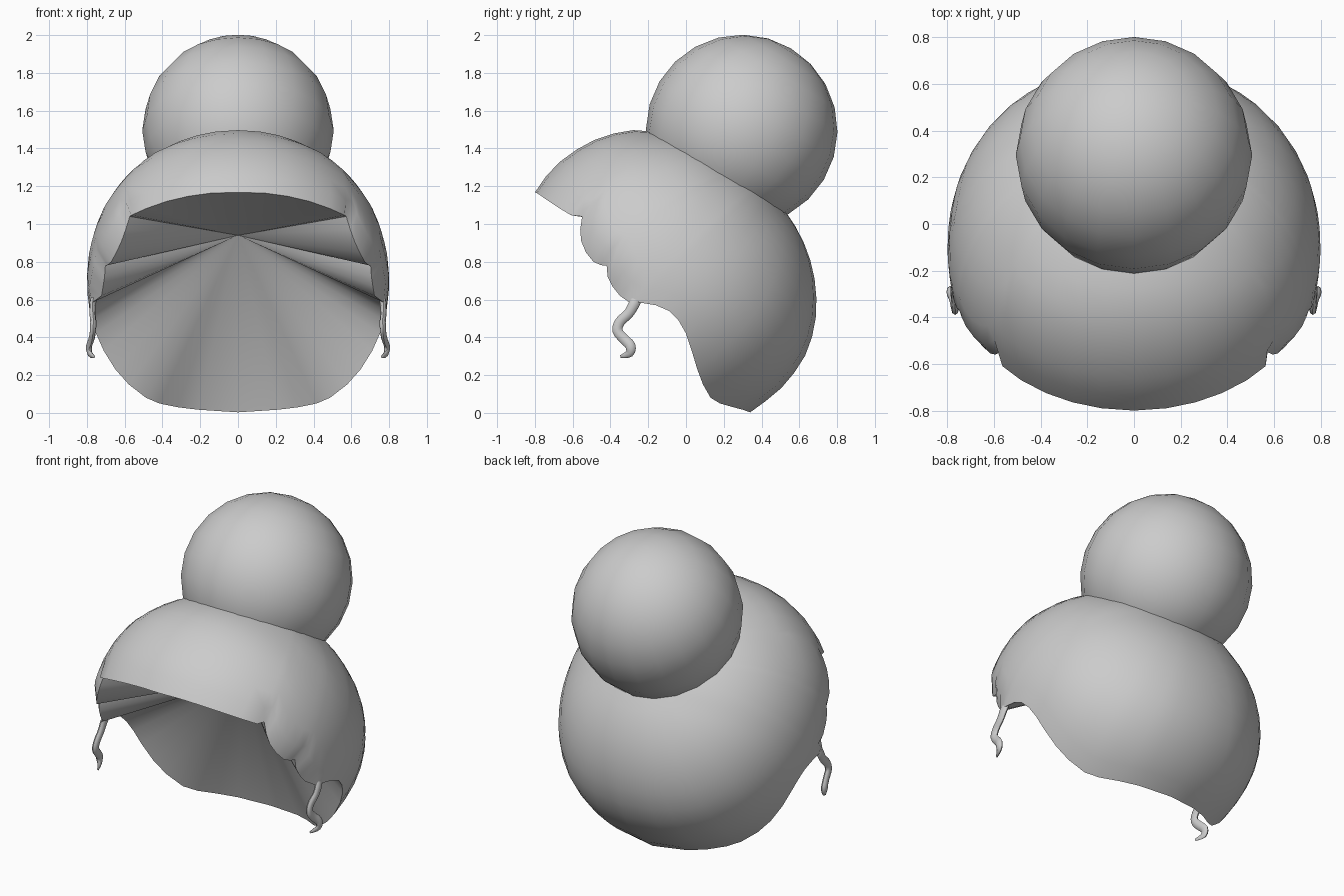
import bpy, bmesh, math
from mathutils import Vector

if "Cube" in bpy.data.objects:
    bpy.data.objects.remove(bpy.data.objects["Cube"])

grey = bpy.data.materials.new("hair_grey")
grey.diffuse_color = (0.6, 0.6, 0.6, 1)
grey.use_nodes = True
grey.node_tree.nodes["Principled BSDF"].inputs["Base Color"].default_value = grey.diffuse_color


def finish(name, bm, angle):
    bmesh.ops.recalc_face_normals(bm, faces=bm.faces)
    me = bpy.data.meshes.new(name)
    bm.to_mesh(me)
    bm.free()
    me.materials.append(grey)
    ob = bpy.data.objects.new(name, me)
    bpy.context.collection.objects.link(ob)
    bpy.ops.object.select_all(action='DESELECT')
    bpy.context.view_layer.objects.active = ob
    ob.select_set(True)
    bpy.ops.object.shade_smooth_by_angle(angle=math.radians(angle))
    return ob


# Head-shaped hair cap: radius by angle in the middle plane, round at the sides
CENTRE = Vector((0, -0.1, 0.7))
PROFILE = [(-135, .8), (-57.5, .818), (-43.5, .83), (-28.7, .832), (-17.8, .819), (-5.8, .794),
           (7.5, .767), (19.7, .743), (32.3, .722), (60, .73), (97, .796), (102.7, .817),
           (114.7, .837), (126, .844), (135, .849), (146, .843), (225, .8)]


def radius(d):
    a = math.degrees(math.atan2(d.z, d.y))
    if a < -135:
        a += 360
    for (a0, r0), (a1, r1) in zip(PROFILE, PROFILE[1:]):
        if a0 <= a <= a1:
            r = r0 + (r1 - r0) * (a - a0) / (a1 - a0)
            break
    s = d.x * d.x
    return 0.8 + (r - 0.8) * (1 - s) + 0.05 * s * (1 - s)


# Scalloped hairline seen from the side (y, z), from forehead to nape
HAIRLINE = [(-.79, 1.164), (-.765, 1.147), (-.725, 1.12), (-.67, 1.083), (-.61, 1.047), (-.55, 1.04),
            (-.56, .97), (-.555, .91), (-.53, .85), (-.49, .80), (-.45, .782), (-.42, .78),
            (-.415, .72), (-.39, .67), (-.35, .62), (-.30, .585), (-.25, .585), (-.16, .57),
            (-.09, .54), (-.04, .49), (0, .42), (.03, .33), (.06, .23), (.09, .15),
            (.13, .08), (.18, .05), (.25, .03), (.30, .017)]


def on_cap(y, z):
    x = 0.3
    for _ in range(40):
        v = Vector((x, y, z)) - CENTRE
        r = radius(v.normalized())
        x = 0.5 * x + 0.5 * math.sqrt(max(r * r - v.y ** 2 - v.z ** 2, 1e-4))
    # The scalloped locks curl slightly inwards
    if -.57 < y < -.32 and z > .6:
        x -= 0.04
    return Vector((x, y, z))


half = [on_cap(y, z) for y, z in HAIRLINE]
rim = [Vector((0, -.8, 1.167))] + half + [Vector((0, .34, .003))]
rim += [Vector((-p.x, p.y, p.z)) for p in reversed(half)]

bm = bmesh.new()
pole = Vector((0, .71, .70)).normalized()
STEPS = 14
top = bm.verts.new(CENTRE + pole * radius(pole))
columns = []
for p in rim:
    d = (p - CENTRE).normalized()
    col = []
    for k in range(1, STEPS):
        e = pole.slerp(d, k / STEPS)
        col.append(bm.verts.new(CENTRE + e * radius(e)))
    col.append(bm.verts.new(p))
    columns.append(col)
# Inner face fanning from a point inside the opening
apex = bm.verts.new((0, 0.05, .94))
for a, b in zip(columns, columns[1:] + columns[:1]):
    bm.faces.new((top, a[0], b[0]))
    for k in range(STEPS - 1):
        bm.faces.new((a[k], a[k + 1], b[k + 1], b[k]))
    bm.faces.new((a[-1], apex, b[-1]))
finish("hair_cap", bm, 60)

# Bun tilted backwards
bm = bmesh.new()
bmesh.ops.create_uvsphere(bm, u_segments=20, v_segments=12, radius=0.507)
bun = finish("hair_bun", bm, 60)
bun.location = (0, .295, 1.495)
bun.rotation_euler = (math.radians(-31), 0, 0)

# Wavy side locks: (x, y, z, radius), smoothed into a tube
LOCK = [(.765, -.265, .60, .030), (.770, -.278, .57, .029), (.770, -.305, .525, .027),
        (.766, -.350, .482, .027), (.768, -.363, .435, .027), (.775, -.33, .393, .027),
        (.788, -.294, .355, .027), (.785, -.300, .315, .022), (.762, -.347, .297, .008)]


def smooth_path(points, n=3):
    pts = [Vector(p) for p in points]
    out = []
    for i in range(len(pts) - 1):
        a, b, c, d = (pts[min(max(i + k, 0), len(pts) - 1)] for k in (-1, 0, 1, 2))
        for k in range(n):
            t = k / n
            out.append(0.5 * (2 * b + (c - a) * t + (2 * a - 5 * b + 4 * c - d) * t * t
                              + (3 * b - a - 3 * c + d) * t ** 3))
    return out + [pts[-1]]


path = smooth_path(LOCK)
for side, name in ((1, "lock_right"), (-1, "lock_left")):
    bm = bmesh.new()
    rings = []
    for i, (x, y, z, r) in enumerate(path):
        p, q = path[max(i - 1, 0)], path[min(i + 1, len(path) - 1)]
        t = Vector((0, q[1] - p[1], q[2] - p[2])).normalized()
        n = Vector((0, -t.z, t.y))
        rings.append([bm.verts.new(Vector((side * (x + 0.6 * r * math.sin(j * math.pi / 4)), y, z))
                                   + n * r * math.cos(j * math.pi / 4)) for j in range(8)])
    for a, b in zip(rings, rings[1:]):
        for j in range(8):
            bm.faces.new((a[j], a[(j + 1) % 8], b[(j + 1) % 8], b[j]))
    bm.faces.new(rings[0])
    bm.faces.new(rings[-1])
    finish(name, bm, 60)
